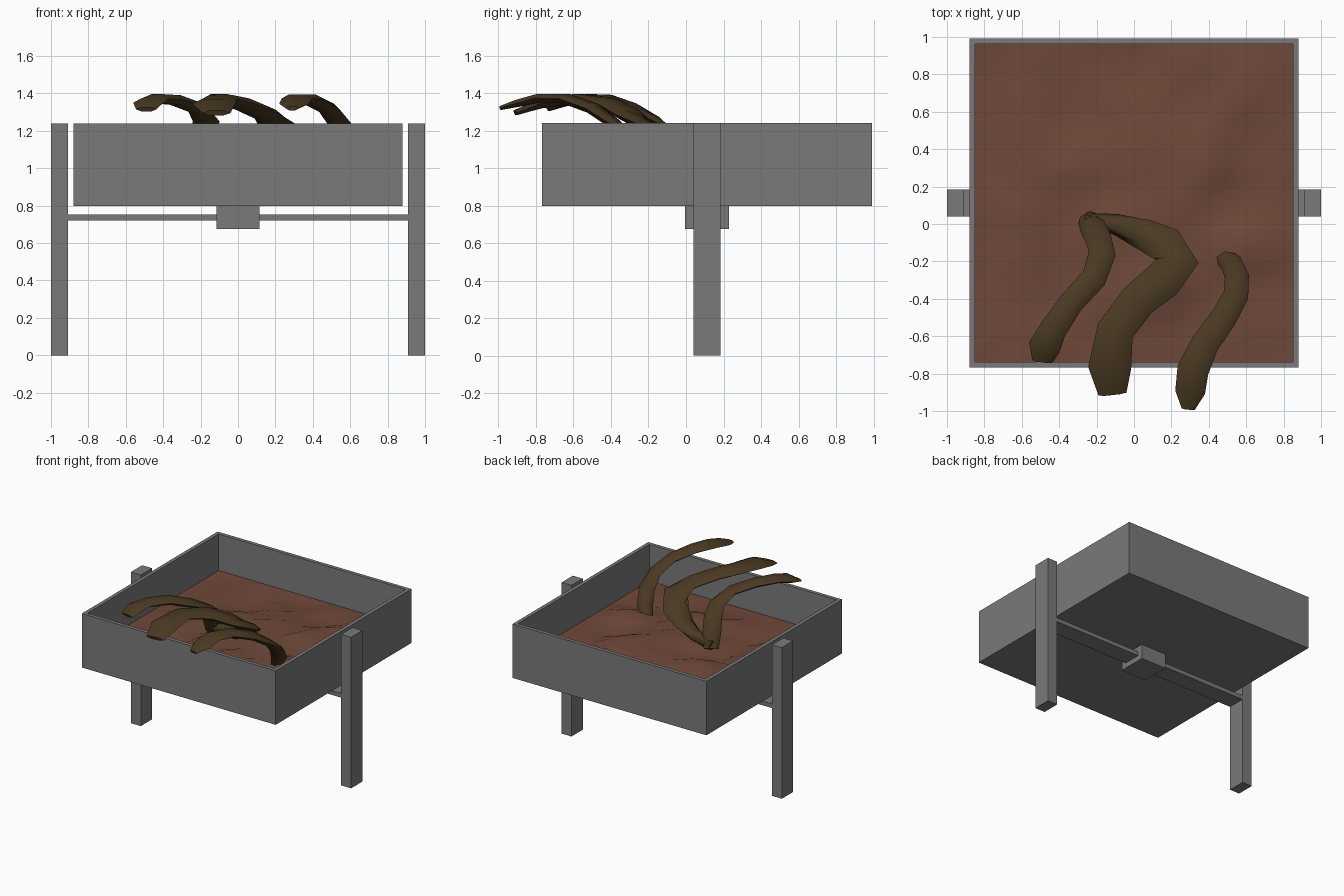
import bpy, bmesh, math
from mathutils import Vector, noise

if "Cube" in bpy.data.objects:
    bpy.data.objects.remove(bpy.data.objects["Cube"])

CY = 0.112  # centre of the trough and its stand along y


def material(name, rgb):
    m = bpy.data.materials.new(name)
    m.diffuse_color = (*rgb, 1)
    m.use_nodes = True
    m.node_tree.nodes["Principled BSDF"].inputs["Base Color"].default_value = m.diffuse_color
    return m


def finish(name, bm, mat, smooth=None):
    bmesh.ops.recalc_face_normals(bm, faces=bm.faces)
    me = bpy.data.meshes.new(name)
    bm.to_mesh(me)
    bm.free()
    ob = bpy.data.objects.new(name, me)
    bpy.context.collection.objects.link(ob)
    me.materials.append(mat)
    if smooth:
        me.shade_smooth()
        me.set_sharp_from_angle(angle=math.radians(smooth))
    return ob


def cube_mesh(lo, hi):
    bm = bmesh.new()
    bmesh.ops.create_cube(bm, size=1)
    for v in bm.verts:
        v.co = [(a + b) / 2 + c * (b - a) for a, b, c in zip(lo, hi, v.co)]
    return bm


frame_mat = material("dark_grey", (0.195, 0.195, 0.195))
soil_mat = material("soil_brown", (0.16, 0.065, 0.042))
root_mat = material("root_brown", (0.068, 0.041, 0.016))

# Open trough: inset the top face and sink it to form the walls
bm = cube_mesh((-0.88, CY - 0.88, 0.797), (0.88, CY + 0.88, 1.24))
top = max(bm.faces, key=lambda f: f.calc_center_median().z)
bmesh.ops.inset_region(bm, faces=[top], thickness=0.03, use_even_offset=True)
floor = bmesh.ops.extrude_discrete_faces(bm, faces=[top])["faces"][0]
bmesh.ops.translate(bm, verts=floor.verts, vec=(0, 0, -0.41))
finish("trough", bm, frame_mat)

# Stand: two posts, a cross bar and a central mount block
for side, s in (("left", -1), ("right", 1)):
    a, b = sorted((s * 0.91, s * 1.0))
    finish(side + "_post", cube_mesh((a, CY - 0.073, 0), (b, CY + 0.073, 1.24)), frame_mat)
finish("cross_bar", cube_mesh((-0.91, CY - 0.073, 0.72), (0.91, CY + 0.073, 0.754)), frame_mat)
finish("mount_block", cube_mesh((-0.115, CY - 0.118, 0.676), (0.115, CY + 0.118, 0.797)), frame_mat)

# Lumpy soil surface, raised around the roots
bm = bmesh.new()
bmesh.ops.create_grid(bm, x_segments=14, y_segments=14, size=0.85)
for v in bm.verts:
    v.co.y += CY
    edge = min(1, (0.85 - max(abs(v.co.x), abs(v.co.y - CY))) * 4)
    mound = 0.045 * math.exp(-4 * ((v.co.x - 0.1) ** 2 + v.co.y ** 2))
    v.co.z = 0.94 + edge * (0.08 * noise.noise(v.co * 4.3 + Vector((3, 1, 0))) + mound)
finish("soil", bm, soil_mat, 75)


def root(name, points, sides=6):
    """Flattened tube; each point is x, y, z, half width, half thickness."""
    bm = bmesh.new()
    pts = [Vector(p[:3]) for p in points]
    rings = []
    for i, p in enumerate(points):
        t = (pts[min(i + 1, len(pts) - 1)] - pts[max(i - 1, 0)]).normalized()
        across = t.cross(Vector((0, 0, 1))).normalized()
        up = across.cross(t)
        ring = []
        for k in range(sides):
            a = 2 * math.pi * k / sides
            ring.append(bm.verts.new(pts[i] + across * math.cos(a) * p[3]
                                     + up * math.sin(a) * p[4]))
        rings.append(ring)
    for r, q in zip(rings, rings[1:]):
        for k in range(sides):
            n = (k + 1) % sides
            bm.faces.new((r[k], r[n], q[n], q[k]))
    bm.faces.new(rings[0])
    bm.faces.new(rings[-1])
    finish(name, bm, root_mat, 60)


# Three roots rising from the soil and arching over the front wall
root("left_root", [
    (-0.25, 0.03, 0.97, .055, .035), (-0.22, -0.02, 1.08, .07, .035),
    (-0.19, -0.08, 1.18, .07, .033), (-0.17, -0.16, 1.25, .072, .03),
    (-0.215, -0.29, 1.32, .068, .03), (-0.335, -0.42, 1.365, .066, .03),
    (-0.43, -0.56, 1.372, .072, .028), (-0.48, -0.66, 1.35, .085, .026),
    (-0.49, -0.735, 1.315, .055, .014)])
root("middle_root", [
    (-0.26, 0.03, 1.0, .03, .04), (-0.10, 0.0, 1.02, .055, .045),
    (0.06, -0.06, 1.06, .085, .045), (0.17, -0.11, 1.13, .10, .042),
    (0.23, -0.20, 1.215, .115, .038), (0.155, -0.30, 1.285, .105, .036),
    (0.02, -0.41, 1.345, .097, .034), (-0.10, -0.57, 1.37, .10, .03),
    (-0.13, -0.77, 1.345, .115, .03), (-0.115, -0.91, 1.295, .075, .016)])
root("right_root", [
    (0.47, -0.17, 0.95, .045, .035), (0.52, -0.21, 1.04, .06, .035),
    (0.55, -0.28, 1.14, .065, .033), (0.545, -0.38, 1.235, .068, .03),
    (0.48, -0.50, 1.32, .07, .03), (0.38, -0.64, 1.37, .075, .028),
    (0.315, -0.78, 1.373, .085, .026), (0.30, -0.90, 1.345, .08, .022),
    (0.29, -0.99, 1.32, .035, .012)])
